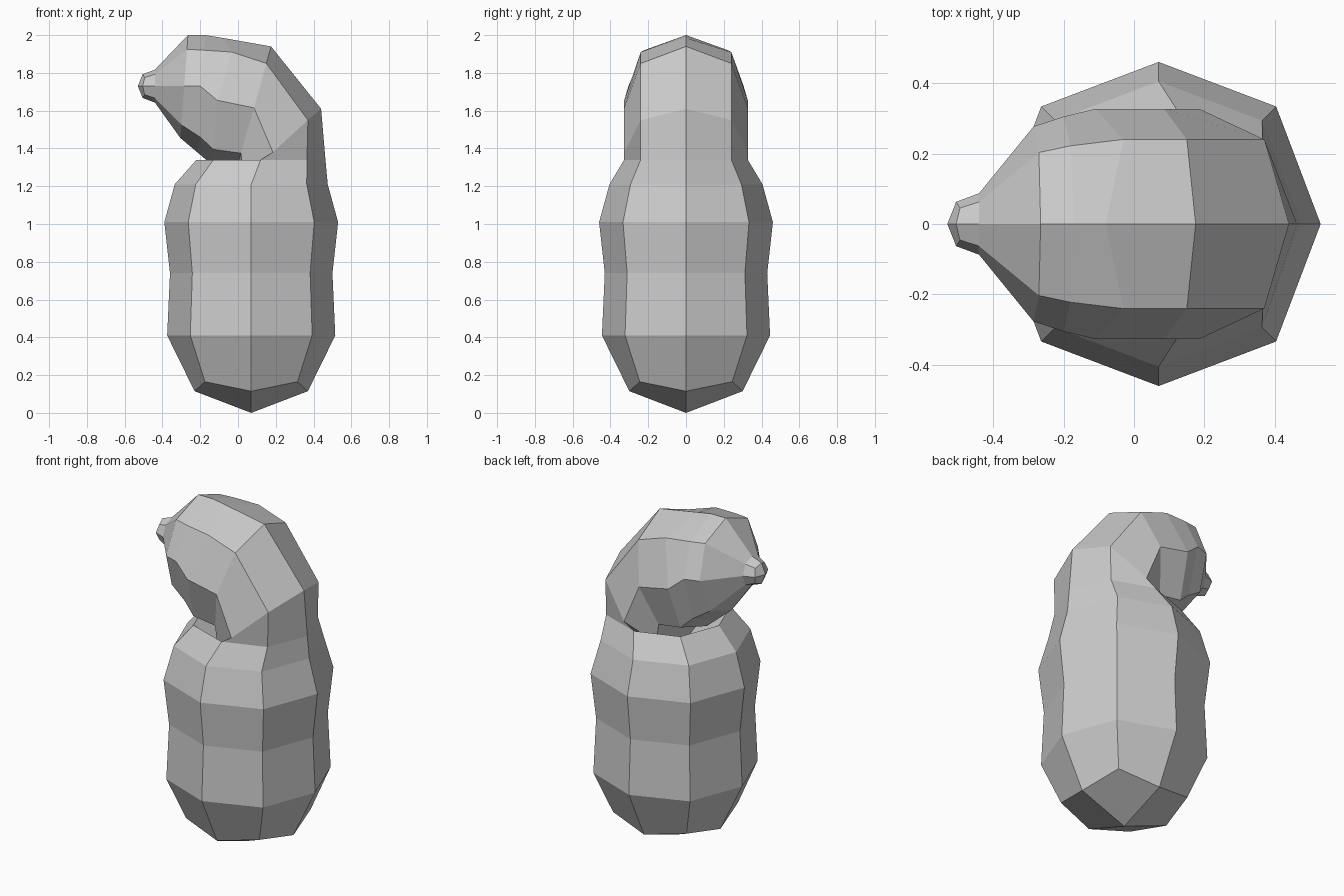
import bpy, bmesh, math

if "Cube" in bpy.data.objects:
    bpy.data.objects.remove(bpy.data.objects["Cube"])

grey = bpy.data.materials.new("plain grey")
grey.diffuse_color = (0.6, 0.6, 0.6, 1)
grey.use_nodes = True
grey.node_tree.nodes["Principled BSDF"].inputs["Base Color"].default_value = grey.diffuse_color


def half_ring(pts, diag, side):
    """Five (x, z) points from the back to the belly, given their half widths."""
    return [(x, y, z) for (x, z), y in zip(pts, (0, diag, side, diag, 0))]


def body_ring(z, r, diag_r=None, diag_z=None):
    d = diag_r or r * 0.725
    dz = z if diag_z is None else diag_z
    return half_ring([(0.07 + r, z), (0.07 + d, dz), (0.07, z), (0.07 - d, dz), (0.07 - r, z)], d, r)


def snout_ring(x, r, diag_x):
    d = r * 0.72
    return half_ring([(x, 1.73 + r), (diag_x, 1.73 + d), (x, 1.73), (diag_x, 1.73 - d), (x, 1.73 - r)], d, r)


rings = [
    # plump upright body
    body_ring(0.115, 0.30, 0.245, 0.165),
    body_ring(0.41, 0.445),
    body_ring(0.74, 0.43),
    body_ring(1.01, 0.46),
    body_ring(1.21, 0.405),
    # neck bending forward
    half_ring([(.463, 1.34), (.365, 1.34), (.12, 1.34), (-.13, 1.34), (-.22, 1.34)], .24, .327),
    half_ring([(.44, 1.61), (.37, 1.55), (.185, 1.38), (.03, 1.26), (0, 1.2)], .24, .327),
    # head
    half_ring([(.175, 1.94), (.15, 1.85), (.085, 1.615), (.015, 1.375), (-.01, 1.28)], .24, .327),
    half_ring([(-.08, 1.985), (-.03, 1.91), (-.11, 1.655), (-.13, 1.395), (-.14, 1.315)], .24, .327),
    half_ring([(-.17, 2.0), (-.18, 1.92), (-.2, 1.73), (-.2, 1.46), (-.21, 1.375)], .222, .305),
    half_ring([(-.265, 2.0), (-.27, 1.925), (-.285, 1.73), (-.3, 1.525), (-.305, 1.455)], .203, .277),
    # snout
    snout_ring(-.44, .087, -.44),
    snout_ring(-.505, .063, -.494),
]

bm = bmesh.new()
loops = []
for ring in rings:
    full = ring + [(x, -y, z) for x, y, z in reversed(ring[1:4])]
    loops.append([bm.verts.new(p) for p in full])

# skin between neighbouring rings
for a, b in zip(loops, loops[1:]):
    for i in range(8):
        j = (i + 1) % 8
        bm.faces.new((a[i], a[j], b[j], b[i]))

# four-panel caps under the body and on the snout tip
for loop, tip in ((loops[0], (0.07, 0, 0)), (loops[-1], (-.53, 0, 1.73))):
    c = bm.verts.new(tip)
    for i in range(0, 8, 2):
        bm.faces.new((c, loop[i], loop[i + 1], loop[(i + 2) % 8]))

bmesh.ops.recalc_face_normals(bm, faces=bm.faces)
mesh = bpy.data.meshes.new("curled_body")
bm.to_mesh(mesh)
bm.free()
mesh.materials.append(grey)
bpy.context.collection.objects.link(bpy.data.objects.new("curled_body", mesh))
